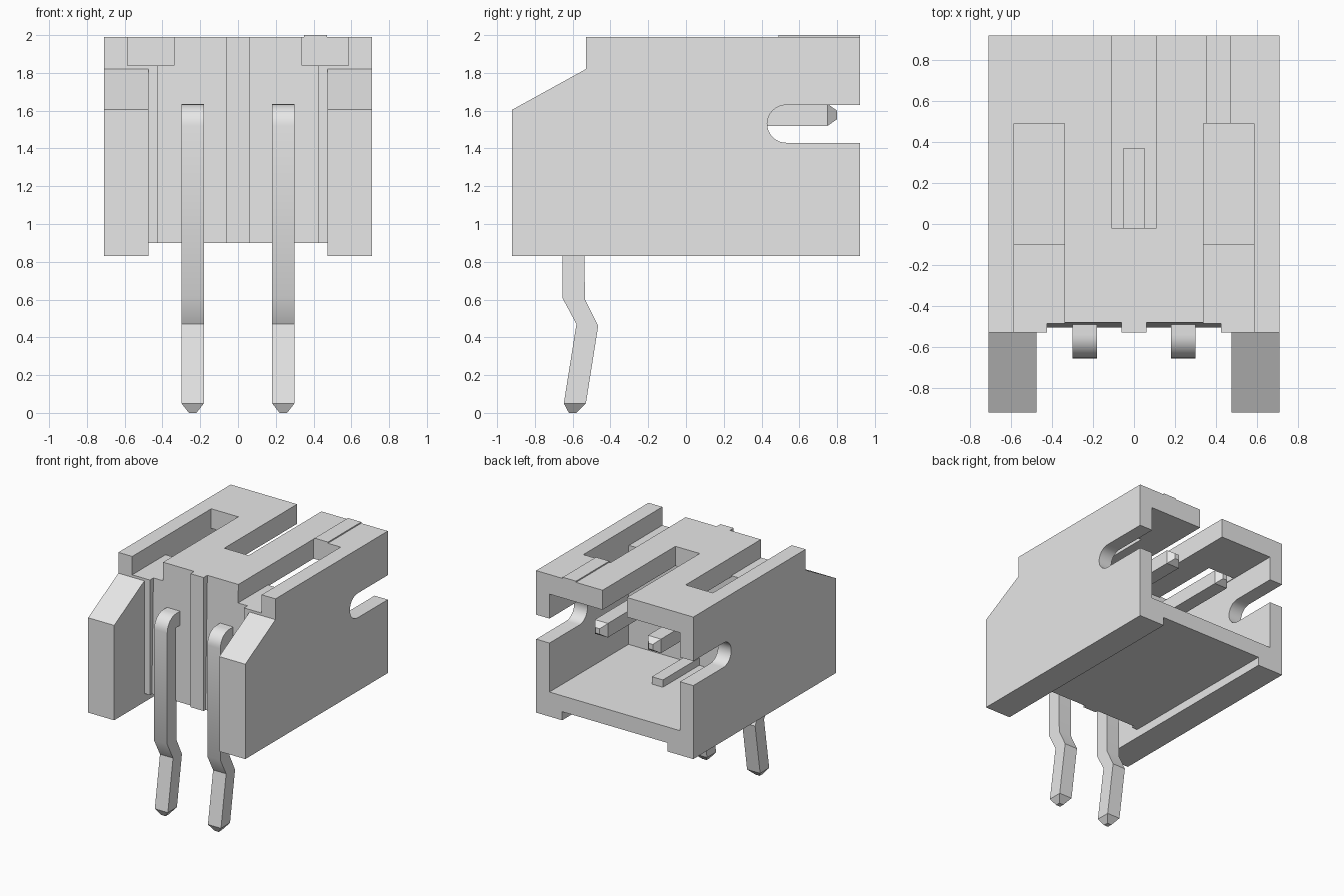
import bpy, bmesh, math

cube = bpy.data.objects.get("Cube")
if cube:
    bpy.data.objects.remove(cube, do_unlink=True)

# One plain grey for the whole part
grey = bpy.data.materials.new("light_grey")
grey.use_nodes = True
grey.diffuse_color = (0.8, 0.8, 0.8, 1)
grey.node_tree.nodes["Principled BSDF"].inputs["Base Color"].default_value = (0.8, 0.8, 0.8, 1)


def loft(name, rings):
    """Skin equal-sized rings of points and cap both ends."""
    bm = bmesh.new()
    loops = [[bm.verts.new(p) for p in ring] for ring in rings]
    n = len(loops[0])
    for a, b in zip(loops, loops[1:]):
        for i in range(n):
            j = (i + 1) % n
            bm.faces.new((a[i], a[j], b[j], b[i]))
    bm.faces.new(loops[0])
    bm.faces.new(loops[-1])
    bmesh.ops.recalc_face_normals(bm, faces=bm.faces)
    mesh = bpy.data.meshes.new(name)
    bm.to_mesh(mesh)
    bm.free()
    mesh.materials.append(grey)
    obj = bpy.data.objects.new(name, mesh)
    bpy.context.collection.objects.link(obj)
    return obj


def extrude_x(name, profile, x0, x1):
    return loft(name, [[(x, y, z) for y, z in profile] for x in (x0, x1)])


def box(name, x0, x1, y0, y1, z0, z1):
    return extrude_x(name, [(y0, z0), (y1, z0), (y1, z1), (y0, z1)], x0, x1)


def activate(obj):
    bpy.ops.object.select_all(action='DESELECT')
    obj.select_set(True)
    bpy.context.view_layer.objects.active = obj


def smooth(obj):
    activate(obj)
    bpy.ops.object.shade_smooth_by_angle(angle=math.radians(30))


def cut(obj, cutter):
    cutter.hide_render = True
    mod = obj.modifiers.new("cut", 'BOOLEAN')
    mod.operation = 'DIFFERENCE'
    mod.solver = 'EXACT'
    mod.object = cutter
    activate(obj)
    bpy.ops.object.modifier_apply(modifier=mod.name)
    bpy.data.objects.remove(cutter, do_unlink=True)


# Housing with sloped front wings
housing = extrude_x("housing", [(-0.92, 0.83), (0.92, 0.83), (0.92, 1.99),
                                (-0.53, 1.99), (-0.53, 1.82), (-0.92, 1.605)], -0.71, 0.71)

# Gap between wings, channel underneath, mating cavity, centre key slot
cut(housing, box("wing_gap", -0.475, 0.475, -1.1, -0.53, 0.7, 2.1))
cut(housing, box("bottom_channel", -0.475, 0.475, -1.1, 1.1, 0.7, 0.9))
cut(housing, box("cavity", -0.59, 0.59, -0.1, 1.1, 1.03, 1.83))
cut(housing, box("key_slot", -0.11, 0.11, -0.02, 1.1, 1.7, 2.1))

# Rounded slot through both side walls
arc = [math.radians(90 + 180 * i / 16) for i in range(17)]
slot = [(0.53 + 0.1 * math.cos(a), 1.53 + 0.1 * math.sin(a)) for a in arc]
cut(housing, extrude_x("side_slot", slot + [(1.1, 1.43), (1.1, 1.63)], -0.9, 0.9))

for s in (-1, 1):
    # Top groove, its window into the cavity, and the tapered front recess
    cut(housing, box("top_groove", s * 0.34, s * 0.585, -0.7, 0.49, 1.84, 2.1))
    cut(housing, box("top_window", s * 0.34, s * 0.585, -0.1, 0.49, 1.7, 2.1))
    cut(housing, extrude_x("front_recess", [(-0.7, 0.8), (-0.507, 0.8), (-0.48, 2.05), (-0.7, 2.05)],
                           s * 0.06, s * 0.425))
smooth(housing)

# Rib on the cavity floor and thin raised mark on top
box("floor_rib", -0.05, 0.05, -0.12, 0.37, 1.0, 1.09)
box("raised_mark", 0.35, 0.47, 0.49, 0.92, 1.98, 2.0)

# Bent pins: each station is outer point, inner point, half width
bend = [math.radians(180 - 90 * i / 8) for i in range(9)]
stations = [((-0.62, 0), (-0.58, 0), 0.02),
            ((-0.647, 0.05), (-0.53, 0.05), 0.059),
            ((-0.58, 0.47), (-0.465, 0.46), 0.059),
            ((-0.655, 0.61), (-0.535, 0.6), 0.059)]
stations += [((-0.54 + 0.115 * math.cos(a), 1.52 + 0.115 * math.sin(a)),
              (-0.54 + 0.005 * math.cos(a), 1.515 + 0.005 * math.sin(a)), 0.059) for a in bend]
stations += [((0.75, 1.635), (0.75, 1.52), 0.059),
             ((0.8, 1.6), (0.8, 1.555), 0.02)]

for label, cx in (("right", -0.24), ("left", 0.24)):
    rings = [[(cx - w, *o), (cx + w, *o), (cx + w, *i), (cx - w, *i)] for o, i, w in stations]
    smooth(loft(label + "_pin", rings))
